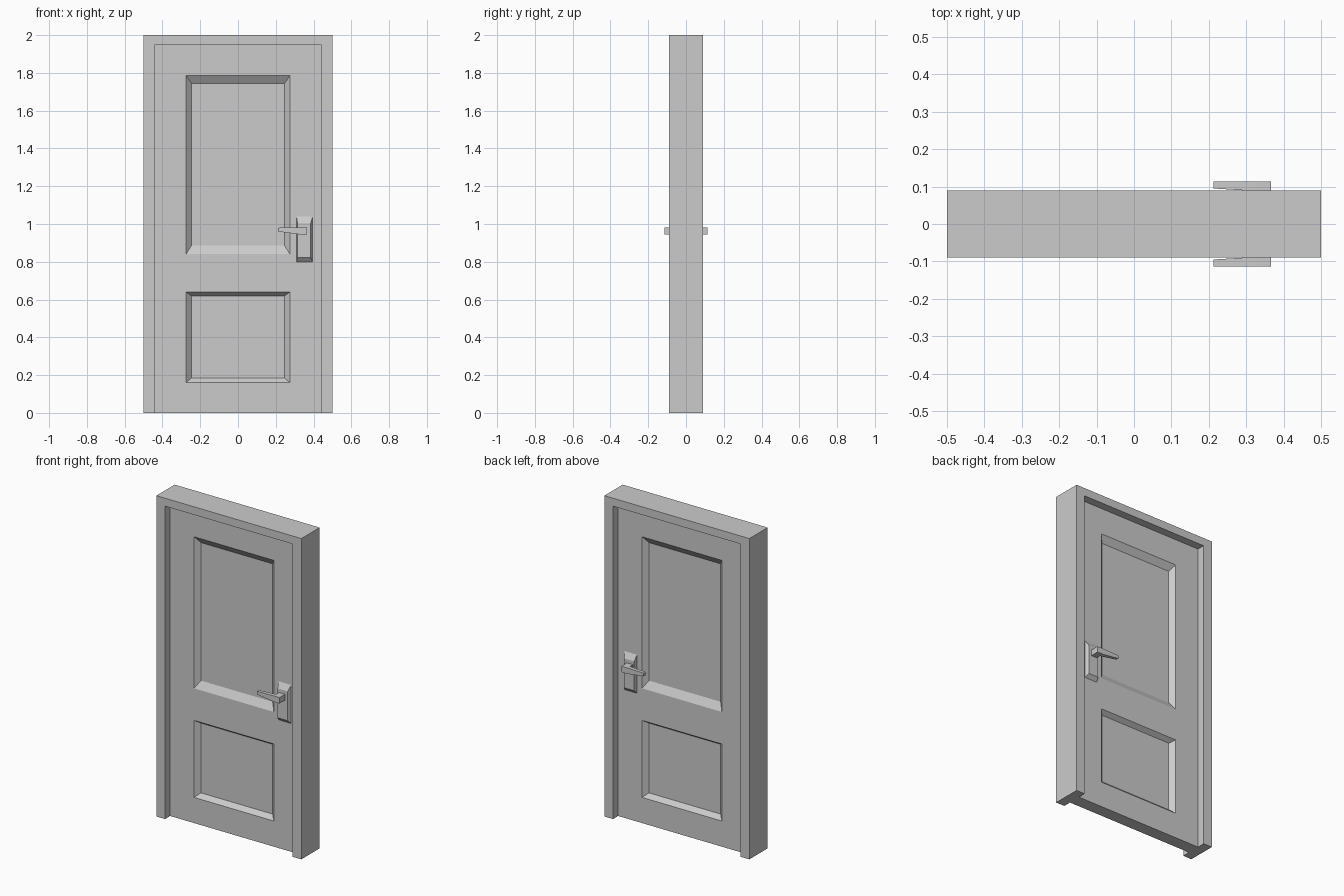
import bpy, bmesh

if "Cube" in bpy.data.objects:
    bpy.data.objects.remove(bpy.data.objects["Cube"])

grey = bpy.data.materials.new("light_grey")
grey.use_nodes = True
colour = (0.6, 0.6, 0.6, 1)
grey.diffuse_color = colour
grey.node_tree.nodes["Principled BSDF"].inputs["Base Color"].default_value = colour


def finish(name, bm, mirror=True):
    """Turn a bmesh into an object, optionally mirrored front to back."""
    mesh = bpy.data.meshes.new(name)
    bmesh.ops.recalc_face_normals(bm, faces=bm.faces)
    bm.to_mesh(mesh)
    bm.free()
    mesh.materials.append(grey)
    obj = bpy.data.objects.new(name, mesh)
    bpy.context.collection.objects.link(obj)
    if mirror:
        mod = obj.modifiers.new("both_sides", "MIRROR")
        mod.use_axis = (False, True, False)
        mod.use_clip = True
    return obj


def loft(name, rings):
    """Solid between two rectangles (x0, x1, z0, z1, y) or (ring at given y)."""
    bm = bmesh.new()
    loops = []
    for x0, x1, z0, z1, y in rings:
        loops.append([bm.verts.new(p) for p in
                      ((x0, y, z0), (x1, y, z0), (x1, y, z1), (x0, y, z1))])
    a, b = loops
    bm.faces.new(a)
    bm.faces.new(b)
    for i in range(4):
        j = (i + 1) % 4
        bm.faces.new((a[i], a[j], b[j], b[i]))
    return finish(name, bm)


# Frame: upside-down U swept through the wall depth
W, H, D = 0.5, 2.0, 0.09
IN_W, IN_H = 0.44, 1.95
bm = bmesh.new()
outline = [(-W, 0), (-W, H), (W, H), (W, 0),
           (IN_W, 0), (IN_W, IN_H), (-IN_W, IN_H), (-IN_W, 0)]
face = bm.faces.new([bm.verts.new((x, -D, z)) for x, z in outline])
swept = bmesh.ops.extrude_face_region(bm, geom=[face])["geom"]
bmesh.ops.translate(bm, vec=(0, 2 * D, 0),
                    verts=[v for v in swept if isinstance(v, bmesh.types.BMVert)])
finish("door_frame", bm, mirror=False)

# Door leaf: front half with two sunken, sloped panels
LEAF_Y, SUNK_Y = -0.04, -0.012
xs = [-IN_W, -0.275, 0.275, IN_W]
zs = [0, 0.16, 0.64, 0.84, 1.785, IN_H]
inner = {1: (0.185, 0.62), 3: (0.885, 1.745)}
bm = bmesh.new()
grid = [[bm.verts.new((x, LEAF_Y, z)) for x in xs] for z in zs]
for r in range(len(zs) - 1):
    for c in range(len(xs) - 1):
        ring = [grid[r][c], grid[r][c + 1], grid[r + 1][c + 1], grid[r + 1][c]]
        if c == 1 and r in inner:
            z0, z1 = inner[r]
            low = [bm.verts.new((x, SUNK_Y, z)) for x, z in
                   ((-0.247, z0), (0.247, z0), (0.247, z1), (-0.247, z1))]
            bm.faces.new(low)
            for i in range(4):
                j = (i + 1) % 4
                bm.faces.new((ring[i], ring[j], low[j], low[i]))
        else:
            bm.faces.new(ring)
rim = [e for e in bm.edges if e.is_boundary]
swept = bmesh.ops.extrude_edge_only(bm, edges=rim)["geom"]
for v in swept:
    if isinstance(v, bmesh.types.BMVert):
        v.co.y = 0
finish("door_leaf", bm)

# Handle: tapered backplate, square stem and tapering lever on both sides
loft("handle_backplate", [(0.31, 0.395, 0.80, 1.04, LEAF_Y),
                          (0.315, 0.385, 0.822, 1.005, -0.06)])
loft("handle_stem", [(0.325, 0.366, 0.945, 0.982, -0.05),
                     (0.325, 0.366, 0.945, 0.982, -0.114)])
lever = loft("handle_lever", [(0.212, 0.325, 0.945, 0.982, -0.088),
                              (0.212, 0.325, 0.945, 0.982, -0.114)])
for v in lever.data.vertices:
    if v.co.x < 0.3:
        v.co.z = 0.96 if v.co.z < 0.96 else 0.98
        v.co.y = max(-0.114, min(v.co.y, -0.095))
